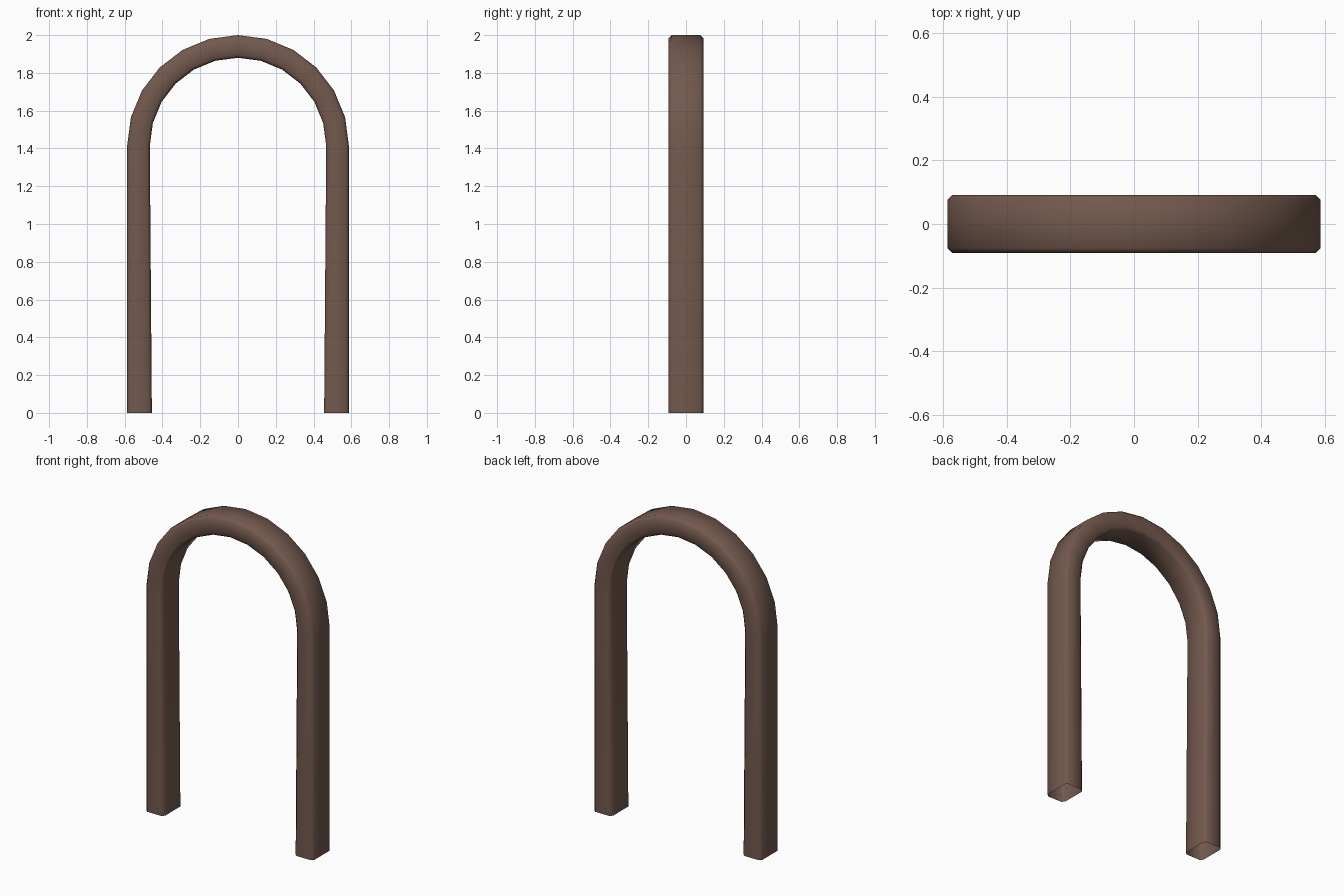
import bpy, bmesh, math

if "Cube" in bpy.data.objects:
    bpy.data.objects.remove(bpy.data.objects["Cube"])

SPRING, R_OUT, R_IN, FOOT_IN = 1.413, 0.587, 0.467, 0.456
HALF_D, CH, SEGS = 0.092, 0.016, 12


def section(bm, angle, r_in, r_out, z):
    """Chamfered rectangular ring of verts, radial direction at the given angle."""
    pts = [(r_in + CH, -HALF_D), (r_out - CH, -HALF_D), (r_out, -HALF_D + CH),
           (r_out, HALF_D - CH), (r_out - CH, HALF_D), (r_in + CH, HALF_D),
           (r_in, HALF_D - CH), (r_in, -HALF_D + CH)]
    c, s = math.cos(angle), math.sin(angle)
    return [bm.verts.new((r * c, y, z + r * s)) for r, y in pts]


bm = bmesh.new()

# Right foot, half-round arch, left foot
rings = [section(bm, 0, FOOT_IN, R_OUT, 0)]
for i in range(SEGS + 1):
    rings.append(section(bm, math.pi * i / SEGS, R_IN, R_OUT, SPRING))
rings.append(section(bm, math.pi, FOOT_IN, R_OUT, 0))

# Skin between the sections, feet left open underneath
for a, b in zip(rings, rings[1:]):
    for k in range(8):
        j = (k + 1) % 8
        bm.faces.new((a[k], a[j], b[j], b[k]))
bmesh.ops.recalc_face_normals(bm, faces=bm.faces)

mesh = bpy.data.meshes.new("arch_frame")
bm.to_mesh(mesh)
bm.free()
arch = bpy.data.objects.new("arch_frame", mesh)
bpy.context.collection.objects.link(arch)

# Brown finish
mat = bpy.data.materials.new("brown")
mat.diffuse_color = (0.17, 0.10, 0.075, 1)
mat.use_nodes = True
mat.node_tree.nodes["Principled BSDF"].inputs["Base Color"].default_value = mat.diffuse_color
mesh.materials.append(mat)

# Smooth shading
bpy.context.view_layer.objects.active = arch
arch.select_set(True)
bpy.ops.object.shade_smooth_by_angle(angle=math.radians(60))
